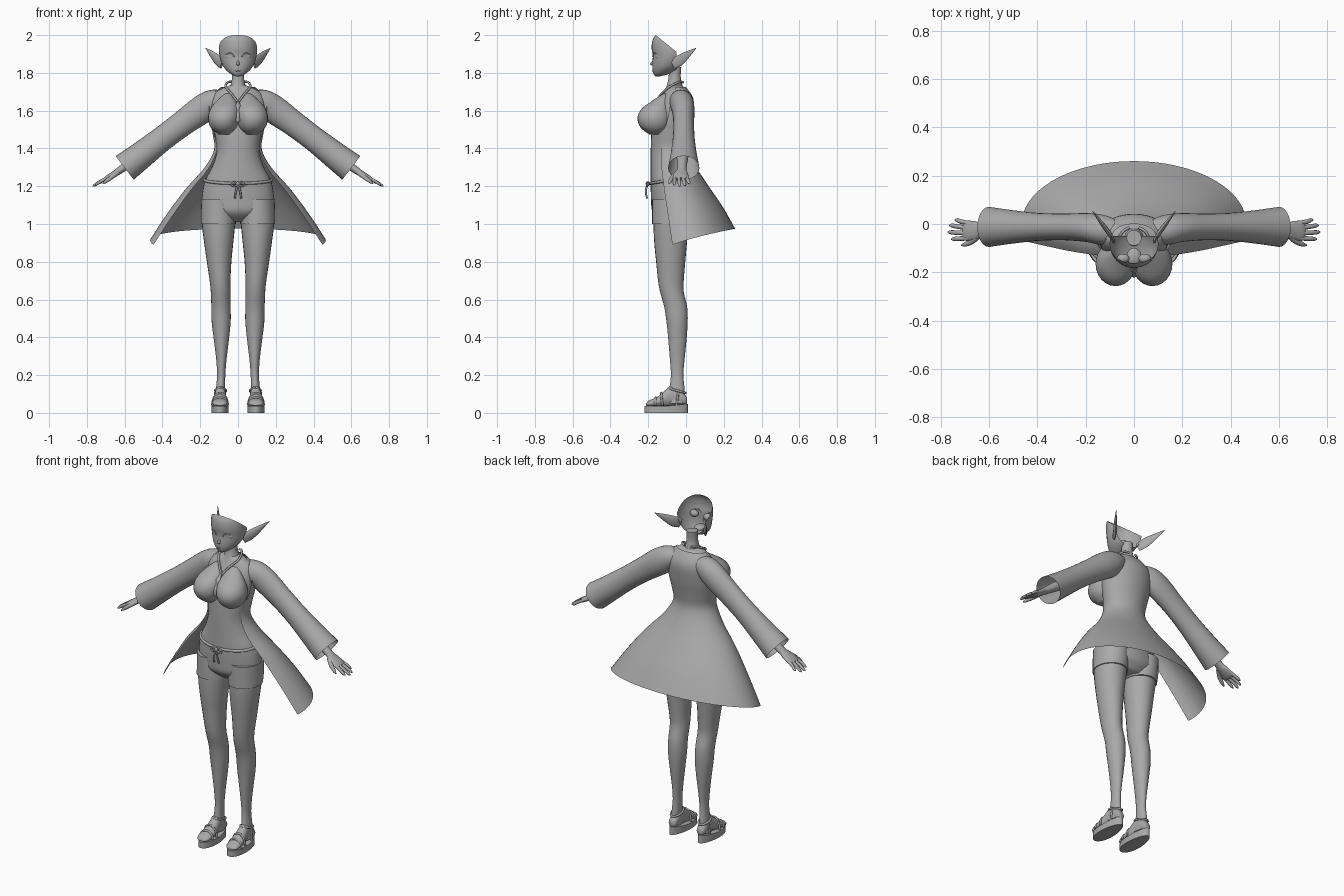
import bpy, bmesh, math
from mathutils import Vector

grey = bpy.data.materials.new("plain_grey")
grey.diffuse_color = (0.4, 0.4, 0.4, 1)
X, Y, Z = Vector((1, 0, 0)), Vector((0, 1, 0)), Vector((0, 0, 1))


def spline(rows, k):
    """Catmull-Rom interpolation of number rows."""
    out = []
    for i in range(len(rows) - 1):
        p0, p1, p2, p3 = rows[max(i - 1, 0)], rows[i], rows[i + 1], rows[min(i + 2, len(rows) - 1)]
        for j in range(k):
            t = j / k
            out.append([0.5 * (2 * b + (c - a) * t + (2 * a - 5 * b + 4 * c - d) * t * t
                               + (3 * b - a - 3 * c + d) * t ** 3)
                        for a, b, c, d in zip(p0, p1, p2, p3)])
    return out + [list(rows[-1])]


def finish(name, bm, mirror=False):
    bmesh.ops.recalc_face_normals(bm, faces=bm.faces)
    me = bpy.data.meshes.new(name)
    bm.to_mesh(me)
    bm.free()
    me.materials.append(grey)
    ob = bpy.data.objects.new(name, me)
    bpy.context.collection.objects.link(ob)
    if mirror:
        ob.modifiers.new("mirror", 'MIRROR').use_mirror_merge = False
    bpy.ops.object.select_all(action='DESELECT')
    ob.select_set(True)
    bpy.context.view_layer.objects.active = ob
    bpy.ops.object.shade_smooth_by_angle(angle=math.radians(50))
    return ob


def loft(rings, closed=True, caps=True):
    bm = bmesh.new()
    vs = [[bm.verts.new(p) for p in r] for r in rings]
    n = len(vs[0])
    for a, b in zip(vs, vs[1:]):
        for i in range(n if closed else n - 1):
            j = (i + 1) % n
            bm.faces.new((a[i], a[j], b[j], b[i]))
    if caps:
        bm.faces.new(vs[0])
        bm.faces.new(vs[-1])
    return bm


def tube(rows, side=X, axis=None, n=20, k=4, caps=True):
    """Rows of x, y, z, radius along side, radius across it."""
    rows = spline(rows, k)
    pts = [Vector(r[:3]) for r in rows]
    rings = []
    for i, r in enumerate(rows):
        t = axis or (pts[min(i + 1, len(pts) - 1)] - pts[max(i - 1, 0)]).normalized()
        u = (side - t * side.dot(t)).normalized()
        v = t.cross(u)
        rings.append([pts[i] + u * r[3] * math.cos(q) + v * r[4] * math.sin(q)
                      for q in (2 * math.pi * s / n for s in range(n))])
    return loft(rings, caps=caps)


def upright(rows, **kw):
    """Rows of z, half width, front y, back y, optional centre x."""
    return tube([(r[4] if len(r) > 4 else 0, (r[2] + r[3]) / 2, r[0], r[1], (r[3] - r[2]) / 2)
                 for r in rows], axis=Z, **kw)


def ball(name, loc, size, mirror=False):
    bm = bmesh.new()
    bmesh.ops.create_uvsphere(bm, u_segments=24, v_segments=14, radius=1)
    for v in bm.verts:
        v.co = Vector((v.co.x * size[0], v.co.y * size[1], v.co.z * size[2])) + Vector(loc)
    return finish(name, bm, mirror)


def cord(name, pts, r, mirror=False, side=Y, k=4):
    return finish(name, tube([(*p, r, r) for p in pts], side=side, n=8, k=k), mirror)


# Torso, bust and neck
finish("torso", upright([
    (1.735, .04, -.10, -.02), (1.71, .10, -.11, .0), (1.67, .14, -.13, .03), (1.60, .143, -.165, .03),
    (1.52, .133, -.18, .015), (1.45, .118, -.185, .0), (1.38, .113, -.187, -.005), (1.30, .138, -.187, .005),
    (1.22, .178, -.187, .025), (1.12, .193, -.185, .04), (1.06, .185, -.175, .04), (1.01, .09, -.12, .0)], n=32))
finish("bust", tube([(.05, -.10, 1.69, .02, .02), (.06, -.13, 1.655, .05, .045), (.07, -.157, 1.61, .076, .078),
                     (.076, -.165, 1.56, .083, .092), (.076, -.165, 1.51, .068, .075),
                     (.072, -.16, 1.475, .03, .035)], axis=Z, n=24), True)
finish("neck", upright([(1.70, .055, -.115, -.01), (1.74, .038, -.10, -.02), (1.78, .031, -.092, -.028),
                        (1.83, .031, -.09, -.025)]))

# Open face shell, trimmed behind the ears and along the slanted hairline
bm = upright([(1.782, .012, -.162, -.135), (1.795, .04, -.172, -.09), (1.82, .068, -.178, -.04),
              (1.85, .086, -.178, -.01), (1.89, .098, -.176, .01), (1.93, .101, -.182, .02),
              (1.97, .098, -.178, .015), (2.0, .09, -.162, .0), (2.02, .075, -.14, -.01)], n=32)
for co, no in (((0, -.05, 1.9), (0, 1, 0)), ((0, -.16, 2.0), (0, .63, .777))):
    bmesh.ops.bisect_plane(bm, geom=bm.verts[:] + bm.edges[:] + bm.faces[:], plane_co=co,
                           plane_no=no, clear_outer=True)
finish("face", bm)
finish("nose", tube([(0, -.172, 1.868, .004, .004), (0, -.182, 1.847, .008, .008),
                     (0, -.174, 1.838, .004, .003)], axis=Z, n=8))
ball("eye", (.045, -.143, 1.888), (.026, .02, .02), True)
ball("mouth_cavity", (0, -.135, 1.82), (.03, .036, .016))
cord("eyelid", [(.02, -.176, 1.885), (.035, -.172, 1.903), (.055, -.16, 1.903), (.07, -.145, 1.892)], .003, True)
cord("lips", [(-.015, -.174, 1.812), (0, -.178, 1.81), (.015, -.174, 1.812)], .0025, side=Z)
finish("ear", tube([(.085, -.07, 1.845, .025, .006), (.105, -.035, 1.865, .03, .01),
                    (.135, .005, 1.895, .02, .008), (.172, .054, 1.932, .001, .001)], side=Z, n=12), True)

# Long coat, open at the front: height, side drop, half width, centre y, depth, opening angle
rings = []
for z, drop, rx, cy, ry, a in spline([
        (1.725, 0, .09, -.05, .05, 95), (1.66, 0, .15, -.06, .1, 100), (1.56, 0, .15, -.07, .105, 105),
        (1.47, 0, .133, -.08, .1, 112), (1.39, 0, .127, -.085, .1, 118), (1.30, .01, .18, -.07, .125, 118),
        (1.20, .02, .275, -.045, .165, 115), (1.09, .055, .375, -.02, .215, 110),
        (.975, .085, .465, 0, .26, 106)], 4):
    ring = []
    for i in range(41):
        s = i / 20 - 1
        t = math.radians(a) * s
        ring.append((rx * math.sin(t), cy + ry * math.cos(t), z - drop * s * s))
    rings.append(ring)
finish("coat", loft(rings, closed=False, caps=False))
finish("sleeve", tube([(.07, -.035, 1.665, .05, .045), (.13, -.025, 1.645, .062, .068), (.19, -.015, 1.607, .06, .075),
                       (.29, -.012, 1.535, .055, .068), (.40, -.012, 1.452, .058, .066), (.51, -.012, 1.366, .07, .072),
                       (.60, -.012, 1.297, .083, .079)], side=Y, n=24, caps=False), True)

# Arms and hands
finish("forearm", tube([(.36, -.015, 1.48, .035, .035), (.5, -.018, 1.375, .033, .03), (.615, -.022, 1.292, .024, .02),
                        (.65, -.026, 1.268, .037, .017), (.69, -.028, 1.245, .042, .014),
                        (.705, -.028, 1.237, .036, .009)], side=Y), True)
for name, y0, y1, x, z in (("little_finger", .004, .016, .742, 1.212), ("ring_finger", -.016, -.006, .764, 1.202),
                           ("middle_finger", -.038, -.034, .77, 1.199), ("index_finger", -.059, -.062, .757, 1.206)):
    finish(name, tube([(.685, y0, 1.248, .0095, .009), ((.69 + x) / 2, (y0 + y1) / 2, (1.25 + z) / 2, .0095, .009),
                       (x - .01, y1, z + .006, .008, .007), (x, y1, z, .002, .002)], side=Y, n=10), True)
finish("thumb", tube([(.64, -.045, 1.27, .014, .014), (.67, -.072, 1.247, .012, .012), (.70, -.085, 1.225, .009, .009),
                      (.715, -.088, 1.212, .002, .002)], side=Y, n=10), True)

# Legs, with a shorts hem standing just proud of the thighs
finish("leg", upright([
    (1.10, .09, -.17, .02, .1), (1.0, .088, -.172, .015, .103), (.9, .077, -.168, .005, .102),
    (.8, .065, -.158, -.004, .1), (.7, .055, -.148, -.012, .095), (.64, .052, -.137, -.012, .092),
    (.56, .051, -.115, .006, .09), (.48, .05, -.103, .009, .089), (.38, .039, -.093, .002, .088),
    (.28, .027, -.085, -.008, .088), (.2, .022, -.08, -.014, .089), (.13, .024, -.088, -.008, .092),
    (.05, .03, -.1, -.004, .094)], n=24), True)
finish("shorts_leg", upright([(1.13, .088, -.18, .04, .106), (1.06, .093, -.18, .037, .104),
                              (1.0, .093, -.18, .024, .104)], n=24), True)

# Drawstring belt with bow
belt = []
for i in range(33):
    q = 2 * math.pi * i / 32
    belt.append((.177 * math.sin(q), -.081 - .109 * math.cos(q), 1.233 - .018 * max(0, math.cos(q))))
cord("belt", belt, .008, side=Z, k=1)
ball("belt_knot", (0, -.202, 1.213), (.012, .012, .012))
cord("bow_loop", [(0, -.203, 1.213), (.022, -.206, 1.222), (.034, -.206, 1.208), (.02, -.206, 1.2),
                  (0, -.203, 1.21)], .005, True)
cord("drawstring", [(.002, -.205, 1.21), (.012, -.213, 1.17), (.016, -.205, 1.135)], .005, True)

# Necklace and pendant
cord("necklace", [(.02, -.015, 1.75), (.05, -.035, 1.752), (.066, -.085, 1.728), (.035, -.13, 1.69),
                  (.003, -.155, 1.648)], .006, True)
finish("pendant", tube([(0, -.16, 1.65, .004, .004), (0, -.188, 1.625, .013, .008), (0, -.2, 1.6, .006, .006),
                        (0, -.212, 1.575, .013, .008), (0, -.214, 1.54, .009, .006)], n=10))

# Sandals: sole, foot and straps
sole = [(.095 + (.045 - .006 * math.sin(q)) * math.cos(q), -.105 + .115 * math.sin(q))
        for q in (2 * math.pi * i / 32 for i in range(32))]
finish("sandal_sole", loft([[(x, y, z if z < .01 else z + .012 * max(0, (y + .1) / .11)) for x, y in sole]
                            for z in (0, .036)]), True)
finish("foot", tube([(.096, -.212, .045, .022, .006), (.096, -.195, .049, .036, .017), (.095, -.155, .057, .04, .026),
                     (.094, -.115, .073, .034, .042), (.093, -.075, .09, .029, .055), (.093, -.03, .08, .028, .045),
                     (.093, 0, .066, .022, .022), (.093, .006, .065, .008, .008)], axis=Y), True)


def strap(name, y, z, rx, rz, lean):
    cord(name, [(.095 + rx * math.cos(q), y + lean * math.sin(q), z + rz * math.sin(q))
                for q in (math.pi * i / 10 for i in range(11))], .006, True, k=1)


strap("toe_strap", -.165, .04, .042, .042, .005)
strap("instep_strap", -.125, .04, .041, .066, -.006)
cord("ankle_strap", [(.092 + .029 * math.sin(q), -.048 - .045 * math.cos(q), .118 + .012 * math.cos(q))
                     for q in (2 * math.pi * i / 20 for i in range(21))], .006, True, side=Z, k=1)
cord("heel_strap", [(.123, -.05, .04), (.122, -.045, .08), (.119, -.04, .118)], .006, True)
